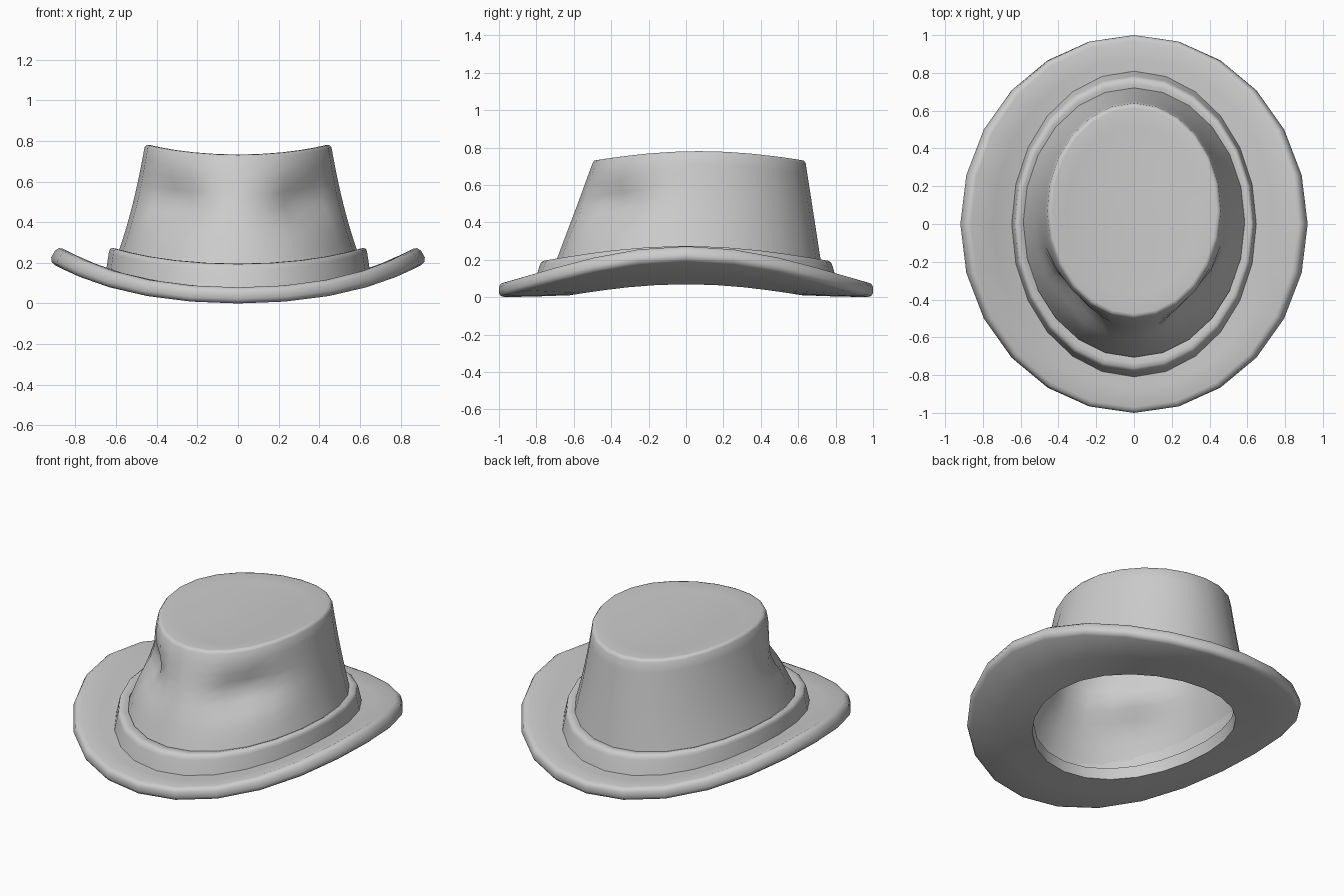
import bpy, bmesh
from math import sin, cos, pi, exp, radians

if "Cube" in bpy.data.objects:
    bpy.data.objects.remove(bpy.data.objects["Cube"])

N = 24       # sides around the hat


def place(a, cy, rx, ry, z):
    """Point on an oval ring, with crown dents and the sideways curl."""
    x, y = rx * sin(a), cy + ry * cos(a)
    # two finger dents at the front of the crown
    if 0.22 < z < 0.71:
        d2 = ((abs(x) - 0.34) ** 2 + (y + 0.42) ** 2) / 0.18 ** 2
        w = 0.17 * exp(-d2 - ((z - 0.48) / 0.11) ** 2)
        x, y = x * (1 - w), y * (1 - w)
    # the sides curl upward, a little more towards the crown top
    curl = 0.17 * x ** 2 + 0.095 * x ** 4
    zz = z + curl * (1 + 0.6 * max(0, z - 0.2))
    # keep the brim edge square to its curl
    if z < 0.1:
        x -= (z - 0.04) * (0.34 * x + 0.36 * x ** 3)
    return x, y, zz


def loft(name, rings, angle, closed=False):
    """Skin oval rings: a closed tube, or a sheet capped at its first ring."""
    bm = bmesh.new()
    loops = [[bm.verts.new(place(2 * pi * i / N, *r)) for i in range(N)]
             for r in rings]
    pairs = list(zip(loops, loops[1:]))
    if closed:
        pairs.append((loops[-1], loops[0]))
    for a, b in pairs:
        for i in range(N):
            j = (i + 1) % N
            bm.faces.new((a[i], a[j], b[j], b[i]))
    if not closed:
        c = bm.verts.new((0, rings[0][0], rings[0][3]))
        for i in range(N):
            bm.faces.new((loops[0][i], loops[0][(i + 1) % N], c))
    bmesh.ops.recalc_face_normals(bm, faces=bm.faces)
    me = bpy.data.meshes.new(name)
    bm.to_mesh(me)
    bm.free()
    ob = bpy.data.objects.new(name, me)
    bpy.context.collection.objects.link(ob)
    bpy.ops.object.select_all(action='DESELECT')
    ob.select_set(True)
    bpy.context.view_layer.objects.active = ob
    bpy.ops.object.shade_smooth_by_angle(angle=radians(angle))
    return ob


def wall(base, top, pinch, n=11):
    """Crown wall rings from base to top, slightly waisted in width."""
    out = []
    for k in range(n + 1):
        t = k / n
        cy, rx, ry, z = [p + (q - p) * t for p, q in zip(base, top)]
        out.append((cy, rx - pinch * sin(pi * t), ry, z))
    return out


# crown: a thin open-bottomed shell with a softened top edge
crown = [(0.07, 0.45 * s, 0.56 * s, 0.731) for s in (0.2, 0.4, 0.6, 0.8)]
crown += [(0.07, 0.435, 0.545, 0.733), (0.07, 0.45, 0.561, 0.730)]
crown += wall((0, 0.625, 0.74, 0.07), (0.07, 0.46, 0.57, 0.715), 0.015)[::-1]
loft("crown", crown, 75)

# brim: a thick curled ring with a rounded outer edge
loft("brim", [
    (0, 0.545, 0.62, 0.079), (0, 0.65, 0.75, 0.079),
    (0, 0.76, 0.87, 0.079), (0, 0.885, 0.97, 0.079),
    (0, 0.90, 0.99, 0.072), (0, 0.909, 1.0, 0.055),
    (0, 0.909, 1.0, 0.022), (0, 0.898, 0.99, 0.006),
    (0, 0.88, 0.97, 0.0), (0, 0.71, 0.79, 0.004),
    (0, 0.545, 0.62, 0.01)], 60, closed=True)

# hat band around the foot of the crown
loft("hat_band", [
    (0, 0.60, 0.73, 0.065), (0, 0.658, 0.813, 0.065),
    (0, 0.636, 0.784, 0.165), (0, 0.632, 0.777, 0.183),
    (0, 0.620, 0.763, 0.194), (0, 0.605, 0.74, 0.196),
    (0, 0.585, 0.705, 0.19)], 60, closed=True)
